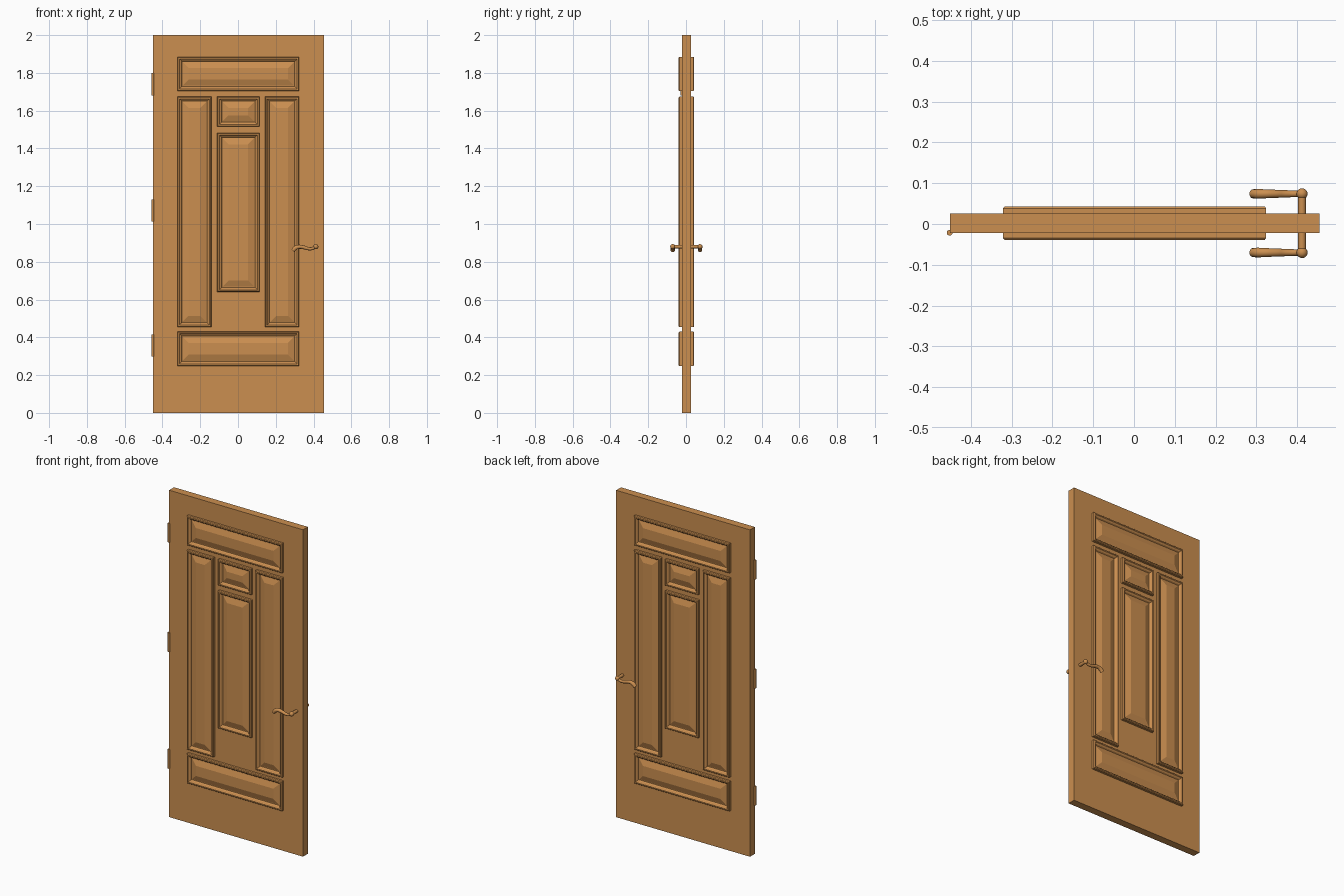
import bpy, bmesh
from mathutils import Vector

if "Cube" in bpy.data.objects:
    bpy.data.objects.remove(bpy.data.objects["Cube"], do_unlink=True)

COLOUR = (0.6, 0.275, 0.08, 1)
wood = bpy.data.materials.new("warm_wood")
wood.use_nodes = True
wood.diffuse_color = COLOUR
wood.node_tree.nodes["Principled BSDF"].inputs["Base Color"].default_value = COLOUR

MID_Y = 0.002      # centre plane of the door
HALF = 0.0235      # half the slab thickness


def mesh_object(name, bm):
    bmesh.ops.recalc_face_normals(bm, faces=bm.faces)
    me = bpy.data.meshes.new(name)
    bm.to_mesh(me)
    bm.free()
    ob = bpy.data.objects.new(name, me)
    bpy.context.collection.objects.link(ob)
    me.materials.append(wood)
    return ob


def smooth(ob):
    bpy.ops.object.select_all(action="DESELECT")
    ob.select_set(True)
    bpy.context.view_layer.objects.active = ob
    bpy.ops.object.shade_smooth_by_angle()


def cylinder(name, loc, radius, length, along_y=False):
    rot = (1.5708, 0, 0) if along_y else (0, 0, 0)
    bpy.ops.mesh.primitive_cylinder_add(vertices=20, radius=radius, depth=length,
                                        location=loc, rotation=rot)
    ob = bpy.context.object
    ob.name = name
    ob.data.materials.append(wood)
    smooth(ob)
    return ob


# Door slab
bm = bmesh.new()
bmesh.ops.create_cube(bm, size=1)
for v in bm.verts:
    v.co = Vector((v.co.x * 0.906 + 0.002, v.co.y * 2 * HALF + MID_Y, v.co.z * 2 + 1))
mesh_object("door_slab", bm)

# Moulded panels: (inset from the edge, height above the slab)
PROFILE = [(0, -0.002), (0, 0.013), (0.004, 0.018), (0.011, 0.018), (0.015, 0.013),
           (0.019, 0.011), (0.024, 0.003), (0.028, 0.003), (0.06, 0.014)]
PANELS = {
    "top_panel": (-0.321, 0.324, 1.704, 1.885),
    "bottom_panel": (-0.321, 0.324, 0.248, 0.43),
    "right_panel": (-0.321, -0.141, 0.454, 1.674),
    "left_panel": (0.143, 0.324, 0.454, 1.674),
    "upper_centre_panel": (-0.11, 0.114, 1.515, 1.674),
    "centre_panel": (-0.11, 0.114, 0.64, 1.482),
}


def moulded_panel(name, rect, side):
    x0, x1, z0, z1 = rect
    bm = bmesh.new()
    rings = []
    for d, h in PROFILE:
        y = MID_Y + side * (HALF + h)
        corners = [(x0 + d, z0 + d), (x1 - d, z0 + d), (x1 - d, z1 - d), (x0 + d, z1 - d)]
        rings.append([bm.verts.new((x, y, z)) for x, z in corners])
    for a, b in zip(rings, rings[1:]):
        for i in range(4):
            j = (i + 1) % 4
            bm.faces.new((a[i], a[j], b[j], b[i]))
    bm.faces.new(rings[-1])
    bm.faces.new(rings[0][::-1])
    mesh_object(name, bm)


for side, face in ((-1, "front"), (1, "back")):
    for name, rect in PANELS.items():
        moulded_panel(f"{face}_{name}", rect, side)

# Lever handles: (x, z, radius) along a gentle wave
LEVER = [(0.413, 0.881, 0.008), (0.393, 0.870, 0.008), (0.37, 0.870, 0.009),
         (0.345, 0.877, 0.010), (0.32, 0.879, 0.011), (0.303, 0.872, 0.012),
         (0.291, 0.859, 0.011)]
HUB_X, HUB_Z, REACH = 0.412, 0.88, 0.072

for side, face in ((-1, "front"), (1, "back")):
    y = MID_Y + side * REACH
    cu = bpy.data.curves.new(f"{face}_lever", "CURVE")
    cu.dimensions = "3D"
    cu.bevel_depth = 1
    cu.bevel_resolution = 4
    cu.resolution_u = 5
    cu.use_fill_caps = True
    sp = cu.splines.new("BEZIER")
    sp.bezier_points.add(len(LEVER) - 1)
    for p, (x, z, r) in zip(sp.bezier_points, LEVER):
        p.co = (x, y, z)
        p.radius = r
        p.handle_left_type = p.handle_right_type = "AUTO"
    cu.materials.append(wood)
    lever = bpy.data.objects.new(f"{face}_lever", cu)
    bpy.context.collection.objects.link(lever)

    bpy.ops.mesh.primitive_uv_sphere_add(segments=20, ring_count=12, radius=0.0135,
                                         location=(HUB_X, y, HUB_Z))
    hub = bpy.context.object
    hub.name = f"{face}_lever_hub"
    hub.data.materials.append(wood)
    smooth(hub)

cylinder("handle_spindle", (HUB_X, MID_Y, HUB_Z), 0.0095, 2 * REACH, along_y=True)

# Hinge barrels
for label, z in (("lower", 0.357), ("middle", 1.072), ("upper", 1.74)):
    cylinder(f"{label}_hinge", (-0.452, MID_Y - HALF, z), 0.007, 0.117)
